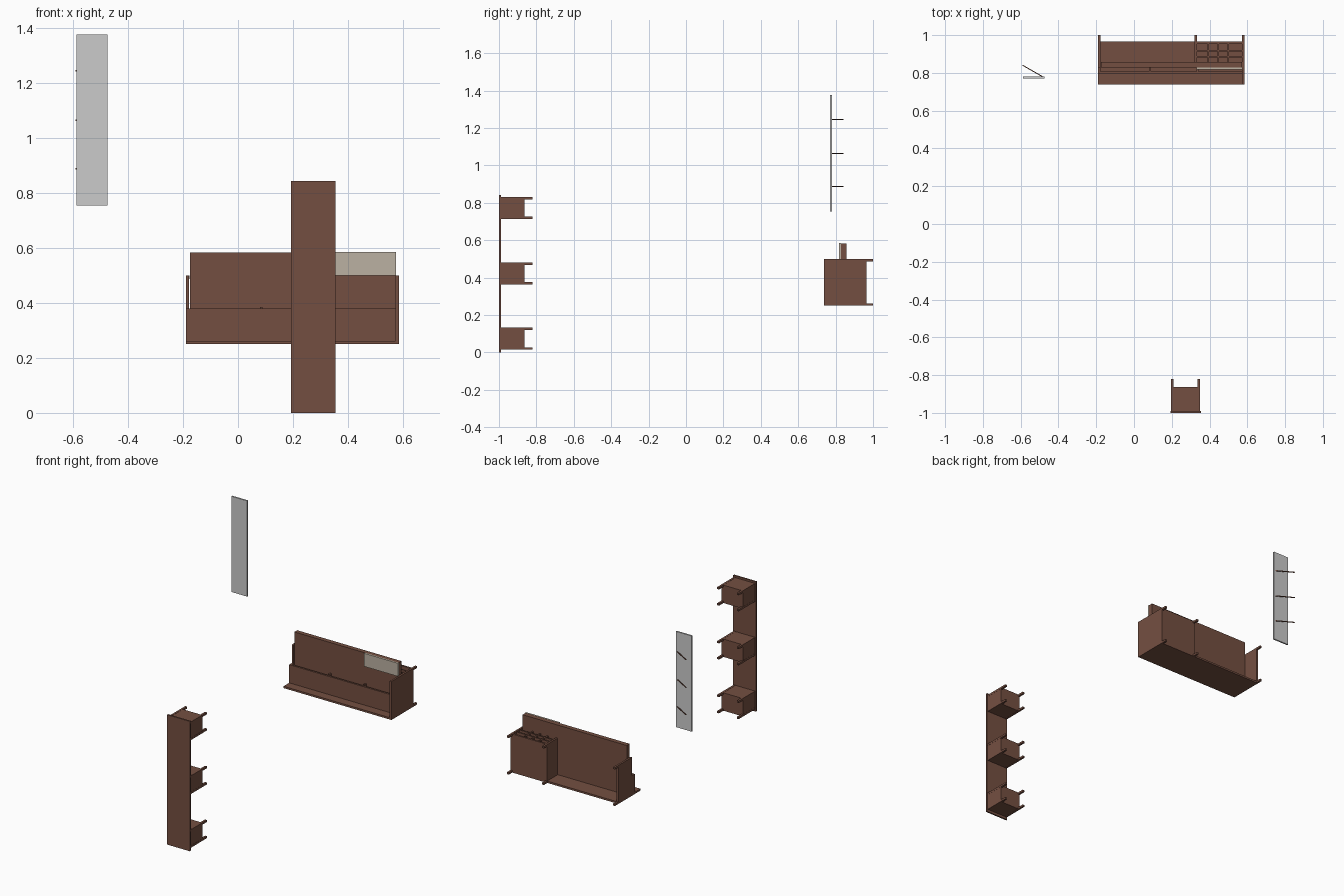
import bpy, math


def material(name, rgb):
    m = bpy.data.materials.new(name)
    m.diffuse_color = (*rgb, 1)
    return m


BROWN = material("walnut brown", (0.175, 0.078, 0.053))
GREY = material("mirror grey", (0.6, 0.6, 0.6))
BEIGE = material("pale beige", (0.5, 0.44, 0.36))


def box(name, x, y, z, mat=BROWN, rot=0):
    """Axis-aligned box from (min, max) ranges, optionally turned about z."""
    bpy.ops.mesh.primitive_cube_add(size=1)
    o = bpy.context.object
    o.name = name
    for i, (a, b) in enumerate((x, y, z)):
        o.location[i] = (a + b) / 2
        o.scale[i] = b - a
    o.rotation_euler.z = rot
    o.data.materials.append(mat)
    return o


# Wall mirror with three slanted rear pegs
box("mirror", (-0.588, -0.474), (0.771, 0.781), (0.755, 1.376), GREY)
for h in (0.888, 1.065, 1.245):
    dx, dy = -0.105, 0.06
    L = math.hypot(dx, dy)
    cx, cy = -0.538, 0.811
    box("mirror_peg", (cx - L / 2, cx + L / 2), (cy - 0.0025, cy + 0.0025),
        (h - 0.0025, h + 0.0025), BROWN, math.atan2(dy, dx))

# Tall narrow panel with three boxes, each with four corner rods
box("tall_panel", (0.192, 0.354), (-1.0, -0.99), (0, 0.843))
for z0 in (0.016, 0.365, 0.715):
    z1 = z0 + 0.116
    box("panel_box", (0.197, 0.349), (-0.99, -0.864), (z0, z1))
    for x in (0.196, 0.337):
        for z in (z0 - 0.001, z1 - 0.012):
            box("panel_box_rod", (x, x + 0.013), (-0.99, -0.82), (z, z + 0.013))

# Long bench: base, end panels, stepped front
X0, X1, T = -0.19, 0.585, 0.012
box("bench_base", (X0, X1), (0.738, 0.965), (0.25, 0.262))
box("right_end", (X1 - T, X1), (0.738, 0.965), (0.262, 0.5))
box("left_end", (X0, X0 + T), (0.825, 0.965), (0.262, 0.5))
box("back_panel", (-0.175, 0.573), (0.828, 0.857), (0.262, 0.584))
box("pale_plate", (0.332, 0.575), (0.818, 0.828), (0.5, 0.585), BEIGE)

# Shallow front pocket with dividers
box("pocket_front", (X0, X1 - T), (0.796, 0.808), (0.262, 0.38))
box("pocket_end", (X0, X0 + T), (0.808, 0.828), (0.262, 0.38))
for x in (0.08, 0.332):
    box("pocket_divider", (x, x + 0.01), (0.808, 0.828), (0.262, 0.386))

# Rear compartment box with crossed dividers
box("compartment_side", (0.321, 0.333), (0.857, 0.965), (0.262, 0.5))
box("compartment_back", (0.333, X1 - T), (0.953, 0.965), (0.262, 0.5))
for x in (0.393, 0.446, 0.499):
    box("compartment_cross_divider", (x - 0.004, x + 0.004), (0.857, 0.953), (0.262, 0.496))
for y in (0.885, 0.918):
    box("compartment_long_divider", (0.333, X1 - T), (y - 0.004, y + 0.004), (0.262, 0.497))

# Rear rods of the bench
for x in (X0, 0.32, X1 - 0.013):
    for z in (0.25, 0.487):
        box("bench_rod", (x, x + 0.013), (0.95, 1.0), (z, z + 0.013))
